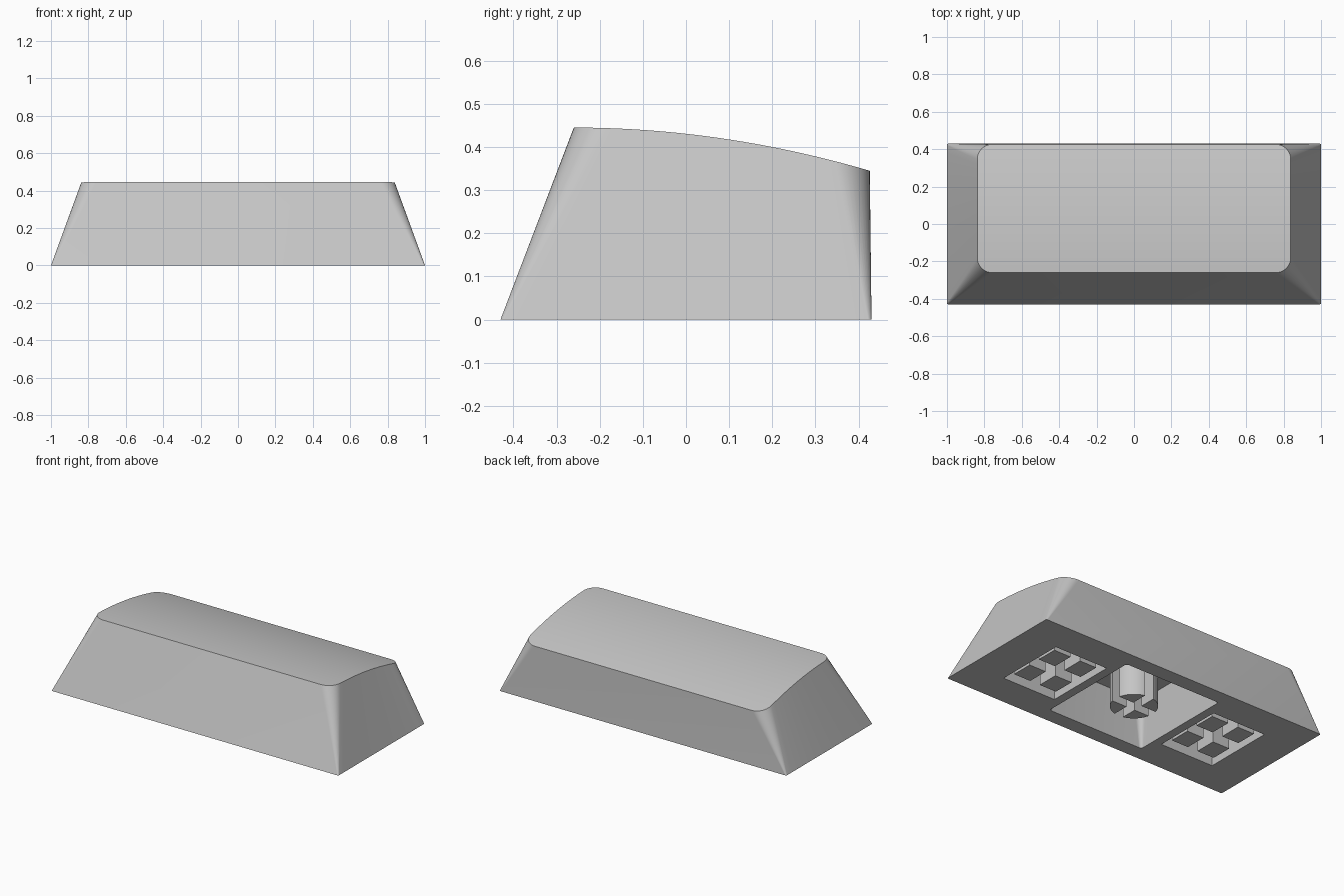
import bpy, bmesh, math

cube = bpy.data.objects.get("Cube")
if cube:
    bpy.data.objects.remove(cube, do_unlink=True)

grey = bpy.data.materials.new("light_grey_plastic")
grey.use_nodes = True
COLOUR = (0.56, 0.56, 0.56, 1)
grey.diffuse_color = COLOUR
grey.node_tree.nodes["Principled BSDF"].inputs["Base Color"].default_value = COLOUR


def finish(name, bm):
    """Turn a bmesh into a named, shaded object."""
    bmesh.ops.recalc_face_normals(bm, faces=bm.faces)
    mesh = bpy.data.meshes.new(name)
    bm.to_mesh(mesh)
    bm.free()
    obj = bpy.data.objects.new(name, mesh)
    bpy.context.collection.objects.link(obj)
    mesh.materials.append(grey)
    return obj


def smooth(obj):
    bpy.ops.object.select_all(action='DESELECT')
    obj.select_set(True)
    bpy.context.view_layer.objects.active = obj
    bpy.ops.object.shade_smooth_by_angle(angle=math.radians(30))


def half_outline(x, y0, y1, r, arc=10, side=20):
    """Right half of a rounded rectangle, front to back."""
    pts = []
    for i in range(arc + 1):
        a = math.pi / 2 * i / arc
        pts.append((x - r + r * math.sin(a), y0 + r - r * math.cos(a)))
    for i in range(1, side):
        pts.append((x, y0 + r + (y1 - y0 - 2 * r) * i / side))
    for i in range(arc + 1):
        a = math.pi / 2 * i / arc
        pts.append((x - r + r * math.cos(a), y1 - r + r * math.sin(a)))
    return pts


def loft(name, low, high, low_z, high_z):
    """Loft between two rounded rectangles; high_z gives the top height at y."""
    bm = bmesh.new()
    rings = []
    for outline, height in ((low, lambda y: low_z), (high, high_z)):
        right = [bm.verts.new((x, y, height(y))) for x, y in outline]
        left = [bm.verts.new((-x, y, height(y))) for x, y in outline]
        rings.append((right, left))
    (r0, l0), (r1, l1) = rings
    bottom, top = r0 + l0[::-1], r1 + l1[::-1]
    n = len(bottom)
    for i in range(n):
        j = (i + 1) % n
        bm.faces.new((bottom[i], bottom[j], top[j], top[i]))
    bm.faces.new(bottom)
    for i in range(len(r1) - 1):
        bm.faces.new((r1[i], r1[i + 1], l1[i + 1], l1[i]))
    return finish(name, bm)


def box(name, x0, x1, y0, y1, z0, z1):
    bm = bmesh.new()
    bmesh.ops.create_cube(bm, size=1)
    for v in bm.verts:
        v.co = (x1 if v.co.x > 0 else x0, y1 if v.co.y > 0 else y0, z1 if v.co.z > 0 else z0)
    return finish(name, bm)


def cut(target, cutter):
    mod = target.modifiers.new("cut", 'BOOLEAN')
    mod.operation, mod.solver, mod.object = 'DIFFERENCE', 'EXACT', cutter
    bpy.context.view_layer.objects.active = target
    bpy.ops.object.modifier_apply(modifier=mod.name)
    bpy.data.objects.remove(cutter, do_unlink=True)


# Tapered outer body with a curved, backward-sloping top
FRONT = -0.26
cap = loft("cap_body",
           half_outline(1.0, -0.43, 0.43, 0.008),
           half_outline(0.838, FRONT, 0.426, 0.08),
           0.0, lambda y: 0.445 - 0.213 * (y - FRONT) ** 2)

# Central cavity underneath
CEILING = 0.28
cut(cap, loft("cavity_cutter",
              half_outline(0.341, -0.341, 0.341, 0.012),
              half_outline(0.30, -0.30, 0.30, 0.05),
              -0.05, lambda y: CEILING))

# Side recesses underneath
MOUNT_X, DEPTH = 0.575, 0.2
for s in (-1, 1):
    c = s * MOUNT_X
    cut(cap, box("recess_cutter", c - 0.185, c + 0.185, -0.227, 0.227, -0.05, DEPTH))
smooth(cap)

# Central stem: four round quadrants around an open cross slot
R, GAP = 0.135, 0.03
bm = bmesh.new()
start = math.asin(GAP / R)
for quarter in range(4):
    turn = quarter * math.pi / 2
    pts = [(GAP, GAP)]
    for i in range(13):
        a = start + (math.pi / 2 - 2 * start) * i / 12
        pts.append((R * math.cos(a), R * math.sin(a)))
    verts = [bm.verts.new((x * math.cos(turn) - y * math.sin(turn),
                           x * math.sin(turn) + y * math.cos(turn), 0.0)) for x, y in pts]
    face = bm.faces.new(verts)
    ext = bmesh.ops.extrude_face_region(bm, geom=[face], use_keep_orig=True)
    for v in ext["geom"]:
        if isinstance(v, bmesh.types.BMVert):
            v.co.z = CEILING + 0.01
smooth(finish("switch_stem", bm))

# Side mounts: four square posts in each recess
for side, s in (("right", -1), ("left", 1)):
    for sx in (-1, 1):
        for sy in (-1, 1):
            xs = sorted((s * MOUNT_X + sx * 0.035, s * MOUNT_X + sx * 0.152))
            ys = sorted((sy * 0.04, sy * 0.175))
            where = ("back" if sy > 0 else "front") + ("_outer" if sx == s else "_inner")
            box(f"{side}_mount_post_{where}", *xs, *ys, 0.015, DEPTH + 0.01)
